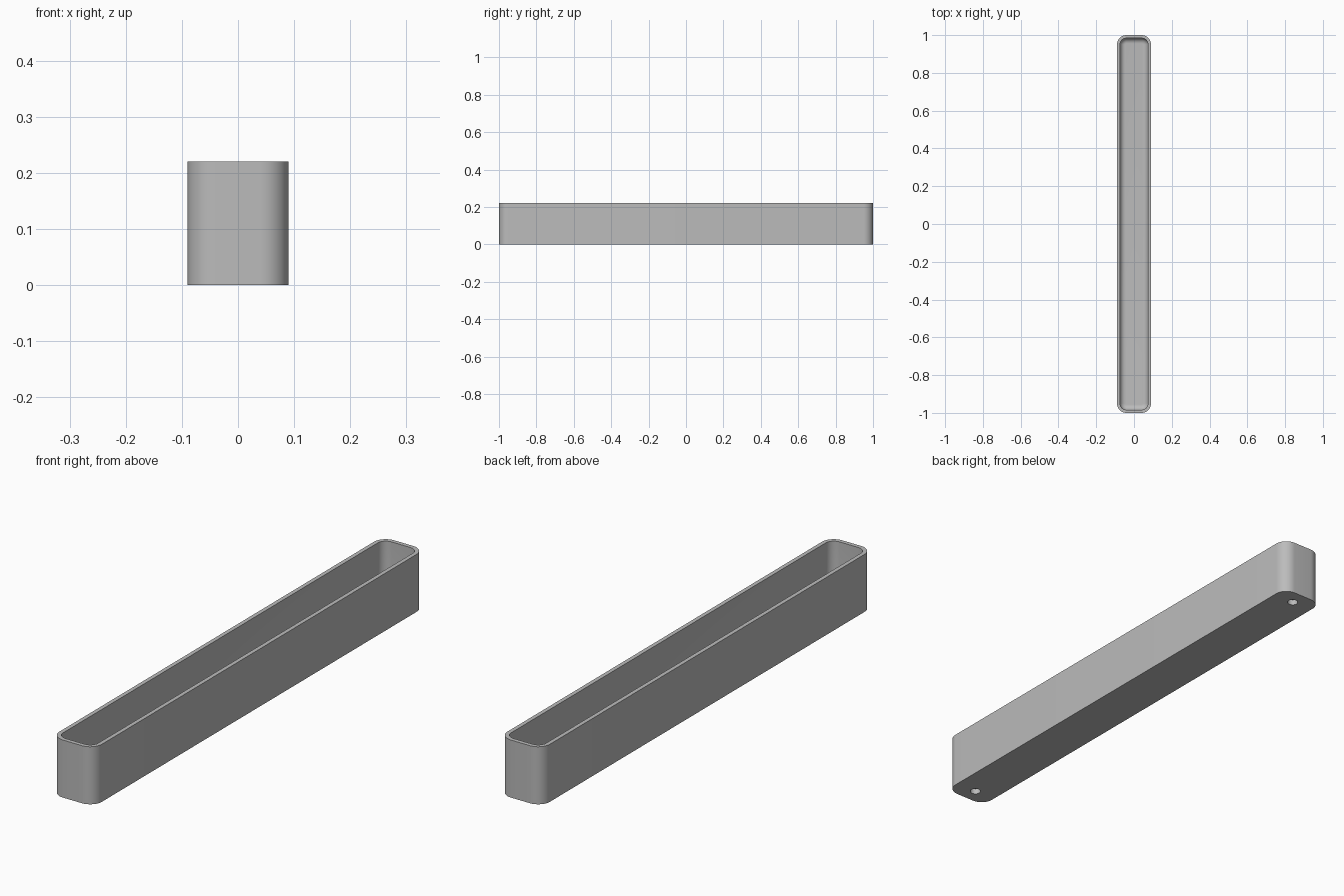
import bpy, bmesh, math

cube = bpy.data.objects.get("Cube")
if cube:
    bpy.data.objects.remove(cube, do_unlink=True)

HALF_X, HALF_Y, HEIGHT = 0.09, 1.0, 0.22
WALL, CORNER = 0.016, 0.05
FLOOR, FILLET = 0.035, 0.028
HOLE_R, HOLE_DEPTH, HOLE_Y = 0.0195, 0.022, 0.94
STEPS = 12

grey = bpy.data.materials.new("plain grey")
grey.use_nodes = True
colour = (0.5, 0.5, 0.5, 1)
grey.diffuse_color = colour
grey.node_tree.nodes["Principled BSDF"].inputs["Base Color"].default_value = colour


def ring(bm, inset, z):
    """Rounded rectangle loop, inset from the outer wall."""
    r = CORNER - inset
    cx, cy = HALF_X - CORNER, HALF_Y - CORNER
    verts = []
    for k, (sx, sy) in enumerate([(1, 1), (-1, 1), (-1, -1), (1, -1)]):
        for i in range(STEPS + 1):
            a = math.pi / 2 * (k + i / STEPS)
            verts.append(bm.verts.new((sx * cx + r * math.cos(a), sy * cy + r * math.sin(a), z)))
    return verts


def bridge(bm, low, high):
    n = len(low)
    for i in range(n):
        j = (i + 1) % n
        bm.faces.new((low[i], low[j], high[j], high[i]))


# Tray: outer wall, rim, inner wall, filleted floor
bm = bmesh.new()
profile = [(0, 0), (0, HEIGHT), (WALL, HEIGHT)]
for i in range(9):
    a = math.pi / 2 * i / 8
    profile.append((WALL + FILLET * (1 - math.cos(a)), FLOOR + FILLET * (1 - math.sin(a))))
loops = [ring(bm, inset, z) for inset, z in profile]
for low, high in zip(loops, loops[1:]):
    bridge(bm, low, high)
bm.faces.new(loops[-1])
bm.faces.new(loops[0][::-1])
bmesh.ops.recalc_face_normals(bm, faces=bm.faces)
mesh = bpy.data.meshes.new("tray")
bm.to_mesh(mesh)
bm.free()
tray = bpy.data.objects.new("tray", mesh)
bpy.context.collection.objects.link(tray)
mesh.materials.append(grey)

# Blind round holes in the underside, one near each end
for name, side in (("front", -1), ("back", 1)):
    bpy.ops.mesh.primitive_cylinder_add(vertices=32, radius=HOLE_R, depth=2 * HOLE_DEPTH,
                                        location=(0, side * HOLE_Y, 0))
    cutter = bpy.context.object
    cutter.name = name + "_hole_cutter"
    cutter.data.materials.append(grey)
    cut = tray.modifiers.new(name + "_hole", "BOOLEAN")
    cut.operation, cut.solver, cut.object = "DIFFERENCE", "EXACT", cutter
    bpy.ops.object.select_all(action="DESELECT")
    tray.select_set(True)
    bpy.context.view_layer.objects.active = tray
    bpy.ops.object.modifier_apply(modifier=cut.name)
    bpy.data.objects.remove(cutter, do_unlink=True)

bpy.ops.object.shade_smooth_by_angle(angle=math.radians(30))
